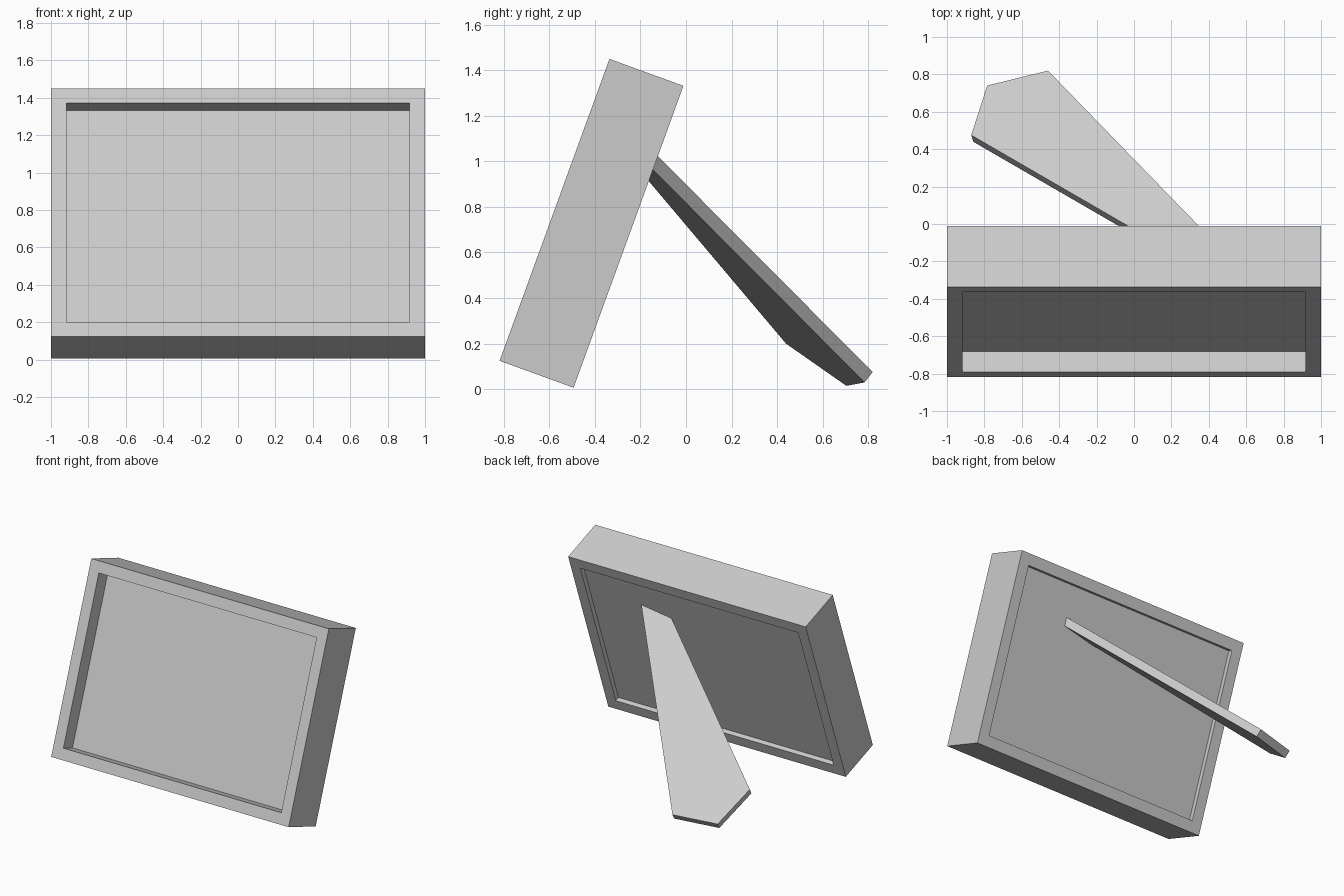
import bpy, bmesh
from math import radians
from mathutils import Vector, Matrix

if "Cube" in bpy.data.objects:
    bpy.data.objects.remove(bpy.data.objects["Cube"])


def add_object(name, bm):
    bmesh.ops.recalc_face_normals(bm, faces=bm.faces[:])
    mesh = bpy.data.meshes.new(name)
    bm.to_mesh(mesh)
    bm.free()
    obj = bpy.data.objects.new(name, mesh)
    bpy.context.collection.objects.link(obj)
    return obj


# Picture frame: tilted box with a deep recess in front and a shallow one behind
WIDTH, DEPTH, HEIGHT, BORDER = 2.0, 0.346, 1.411, 0.117
bm = bmesh.new()
bmesh.ops.create_cube(bm, size=1, matrix=Matrix.Diagonal((WIDTH, DEPTH, HEIGHT, 1)))
bm.normal_update()
for side, recess in ((-1, 0.117), (1, 0.035)):
    face = max(bm.faces, key=lambda f: f.calc_center_median().y * side)
    bmesh.ops.inset_region(bm, faces=[face], thickness=BORDER)
    inner = bmesh.ops.extrude_discrete_faces(bm, faces=[face])["faces"][0]
    bmesh.ops.translate(bm, verts=inner.verts[:], vec=(0, -side * recess, 0))
frame = add_object("picture_frame", bm)
frame.rotation_euler.x = radians(-20)
frame.location = (0, -0.415, 0.728)

# Easel leg: five-sided plate leaning askew, its top end set into the back panel
normal = Vector((-0.184, 0.602, 0.777)).normalized()
outline = [Vector(p) for p in (
    (-0.46, 0.82, 0.075), (-0.785, 0.74, 0.06), (-0.87, 0.475, 0.245),
    (0.31, -0.20, 1.069), (0.535, -0.20, 1.116))]
origin = outline[1]
bm = bmesh.new()
verts = [bm.verts.new(p - normal * (p - origin).dot(normal)) for p in outline]
top = bm.faces.new(verts)
under = bmesh.ops.extrude_face_region(bm, geom=[top], use_keep_orig=True)["geom"]
bmesh.ops.translate(bm, verts=[g for g in under if isinstance(g, bmesh.types.BMVert)],
                    vec=-normal * 0.059)
add_object("easel_leg", bm)
